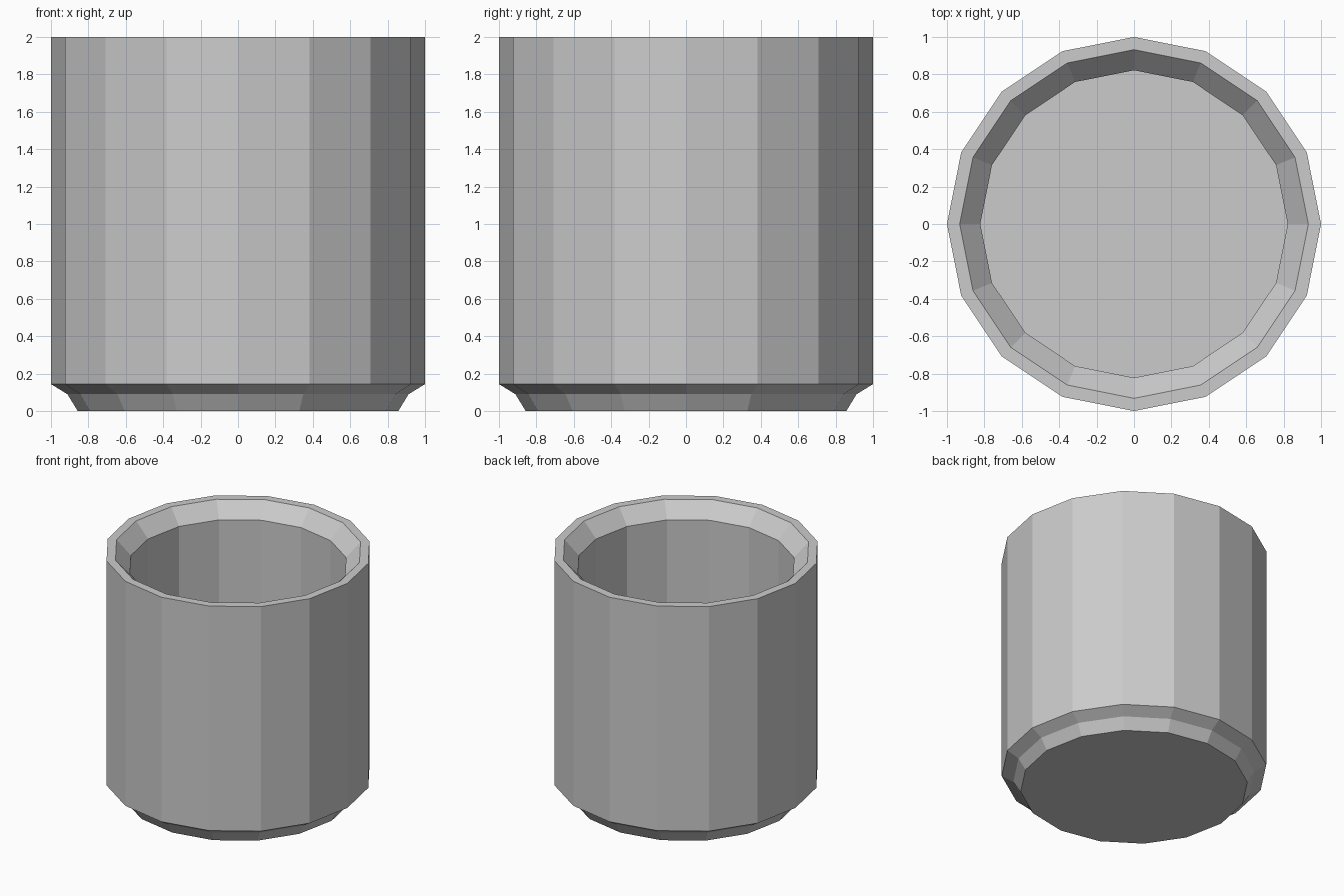
import bpy, bmesh
from math import cos, sin, tau

if "Cube" in bpy.data.objects:
    bpy.data.objects.remove(bpy.data.objects["Cube"])

SIDES = 16

# Cup profile (radius, height): foot, chamfers, outer wall, rim, inner wall, floor
PROFILE = [(0.857, 0.0), (0.912, 0.09), (1.0, 0.144), (1.0, 2.0),
           (0.932, 2.0), (0.822, 1.88), (0.822, 0.15)]


def ring(bm, radius, z):
    return [bm.verts.new((radius * cos(tau * i / SIDES),
                          radius * sin(tau * i / SIDES), z))
            for i in range(SIDES)]


bm = bmesh.new()
rings = [ring(bm, r, z) for r, z in PROFILE]

# Walls between consecutive rings
for low, high in zip(rings, rings[1:]):
    for i in range(SIDES):
        j = (i + 1) % SIDES
        bm.faces.new((low[i], low[j], high[j], high[i]))

# Underside and inner floor
bm.faces.new(rings[0][::-1])
bm.faces.new(rings[-1])
bmesh.ops.recalc_face_normals(bm, faces=bm.faces)

mesh = bpy.data.meshes.new("cup")
bm.to_mesh(mesh)
bm.free()
bpy.context.collection.objects.link(bpy.data.objects.new("cup", mesh))
